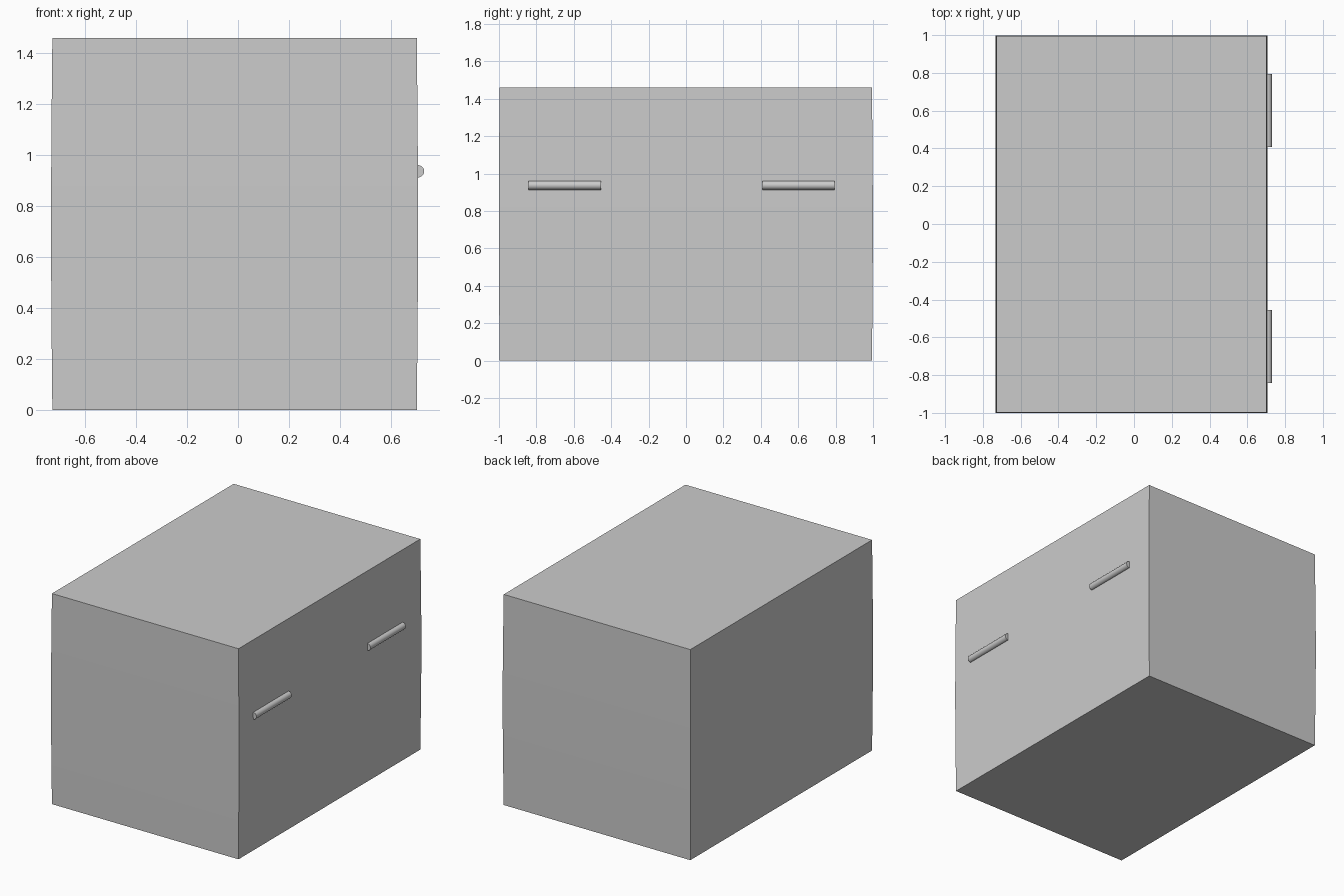
import bpy, bmesh, math

if "Cube" in bpy.data.objects:
    bpy.data.objects.remove(bpy.data.objects["Cube"])


def make_object(name, bm):
    bmesh.ops.recalc_face_normals(bm, faces=bm.faces)
    mesh = bpy.data.meshes.new(name)
    bm.to_mesh(mesh)
    bm.free()
    obj = bpy.data.objects.new(name, mesh)
    bpy.context.collection.objects.link(obj)
    return obj


def loft(name, rings):
    bm = bmesh.new()
    loops = [[bm.verts.new(p) for p in ring] for ring in rings]
    n = len(loops[0])
    for a, b in zip(loops, loops[1:]):
        for i in range(n):
            j = (i + 1) % n
            bm.faces.new((a[i], a[j], b[j], b[i]))
    bm.faces.new(loops[0])
    bm.faces.new(loops[-1])
    return make_object(name, bm)


def shade_smooth(obj):
    bpy.ops.object.select_all(action='DESELECT')
    obj.select_set(True)
    bpy.context.view_layer.objects.active = obj
    bpy.ops.object.shade_smooth_by_angle(angle=math.radians(35))


# Box body, its walls swelling very slightly at mid height
height, steps = 1.46, 8
rings = []
for k in range(steps + 1):
    t = k / steps
    s = 0.005 * math.sin(math.pi * t)
    x0, x1, y0, y1 = -0.729 - s, 0.702 + s, -0.997 - s * 0.6, 0.994 + s
    z = height * t
    rings.append([(x0, y0, z), (x1, y0, z), (x1, y1, z), (x0, y1, z)])
shade_smooth(loft("box_body", rings))


# Half-round handle bars on the right side
def handle(name, y0, y1, x=0.707, z=0.937, r=0.024, sides=16):
    arc = [(-math.pi / 2) + math.pi * i / sides for i in range(sides + 1)]
    profile = [(x - 0.01, z - r)]
    profile += [(x + r * math.cos(a), z + r * math.sin(a)) for a in arc]
    profile += [(x - 0.01, z + r)]
    shade_smooth(loft(name, [[(px, y, pz) for px, pz in profile] for y in (y0, y1)]))


handle("front_handle", -0.842, -0.455)
handle("back_handle", 0.408, 0.795)
